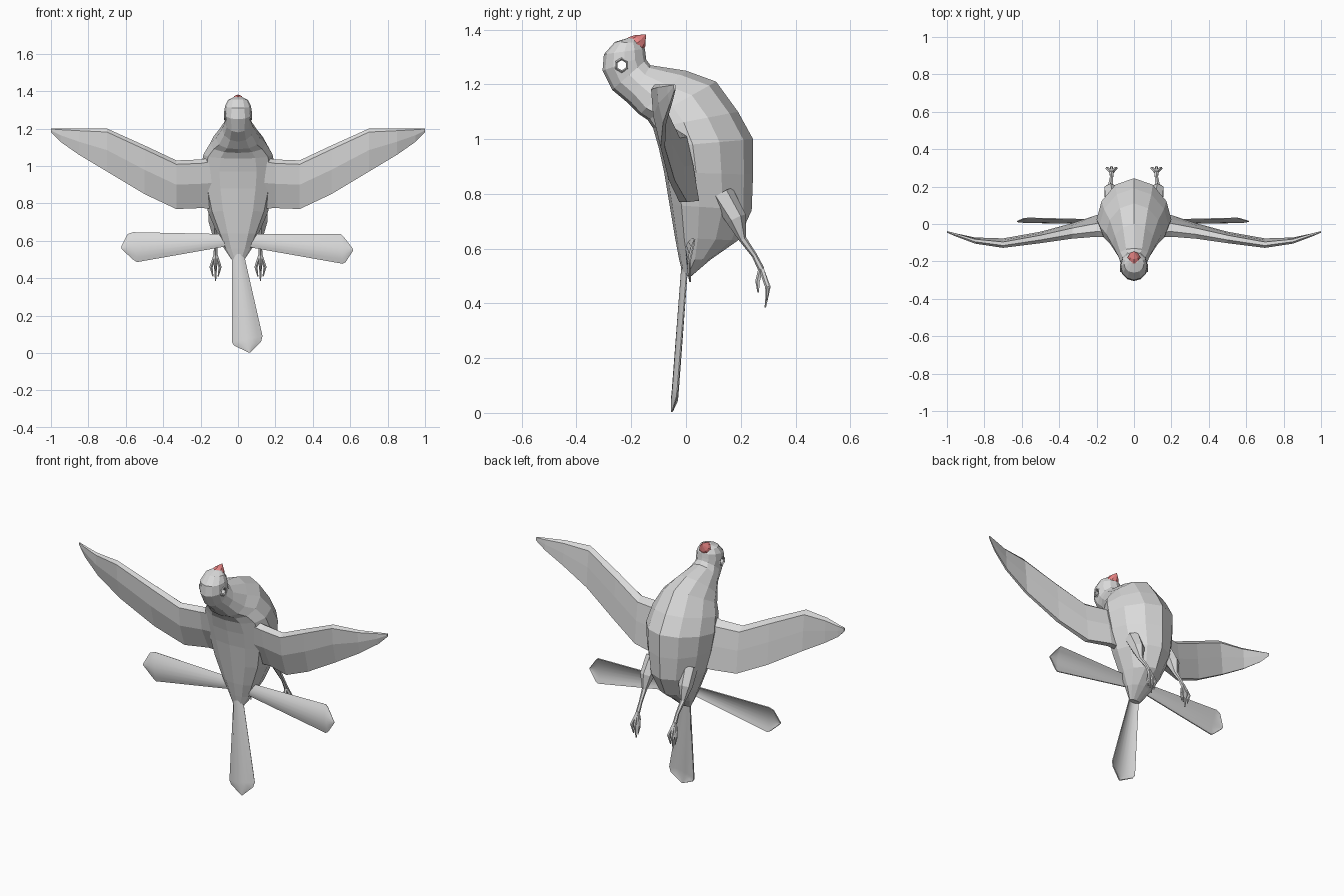
import bpy, bmesh, math
from mathutils import Vector

old = bpy.data.objects.get("Cube")
if old:
    bpy.data.objects.remove(old, do_unlink=True)


def material(name, colour):
    m = bpy.data.materials.new(name)
    m.use_nodes = True
    m.diffuse_color = colour
    m.node_tree.nodes["Principled BSDF"].inputs["Base Color"].default_value = colour
    return m


GREY = material("plumage grey", (0.7, 0.7, 0.7, 1))
RED = material("beak red", (0.86, 0.25, 0.25, 1))


def loft(name, rings, mat=GREY, closed=True):
    """Skin a row of point rings; closed rings also get end caps."""
    bm = bmesh.new()
    rows = [[bm.verts.new(p) for p in ring] for ring in rings]
    n = len(rows[0])
    for a, b in zip(rows, rows[1:]):
        for i in range(n if closed else n - 1):
            j = (i + 1) % n
            bm.faces.new((a[i], a[j], b[j], b[i]))
    if closed:
        bm.faces.new(rows[0])
        bm.faces.new(rows[-1])
    bmesh.ops.remove_doubles(bm, verts=bm.verts, dist=0.0005)
    bmesh.ops.recalc_face_normals(bm, faces=bm.faces)
    mesh = bpy.data.meshes.new(name)
    bm.to_mesh(mesh)
    bm.free()
    mesh.materials.append(mat)
    ob = bpy.data.objects.new(name, mesh)
    bpy.context.collection.objects.link(ob)
    return ob


def tube(name, path, sides=6, mat=GREY):
    """Tapering tube along (x, y, z, radius) points."""
    pts = [Vector(p[:3]) for p in path]
    rings = []
    for i, p in enumerate(pts):
        d = pts[min(i + 1, len(pts) - 1)] - pts[max(i - 1, 0)]
        u = d.cross(Vector((1, 0, 0))).normalized()
        v = d.cross(u).normalized()
        angles = [math.tau * k / sides for k in range(sides)]
        rings.append([p + path[i][3] * (u * math.cos(a) + v * math.sin(a)) for a in angles])
    return loft(name, rings, mat)


def activate(ob):
    bpy.ops.object.select_all(action='DESELECT')
    ob.select_set(True)
    bpy.context.view_layer.objects.active = ob


# Body, neck and head: back point (y, z), belly point (y, z), half width
sections = [
    (-.01, .50, .02, .50, .035), (-.025, .56, .09, .56, .075),
    (-.04, .64, .19, .63, .11), (-.06, .76, .24, .74, .16),
    (-.08, .88, .245, .87, .188), (-.10, .97, .245, 1.0, .20),
    (-.12, 1.04, .19, 1.10, .185), (-.14, 1.07, .11, 1.21, .15),
    (-.17, 1.09, 0, 1.25, .118), (-.21, 1.13, -.13, 1.27, .085),
    (-.27, 1.18, -.145, 1.29, .07), (-.305, 1.25, -.147, 1.305, .074),
    (-.30, 1.31, -.15, 1.33, .07), (-.26, 1.355, -.17, 1.352, .053),
    (-.21, 1.37, -.18, 1.365, .025),
]
rings = []
for y0, z0, y1, z1, w in sections:
    ring = []
    for k in range(12):
        a = math.tau * k / 12
        f = .5 - .5 * math.cos(a)
        # The trunk is widest towards the back
        if w > .1:
            f -= .14 * math.sin(a) ** 2
        ring.append((w * math.sin(a), y0 + (y1 - y0) * f, z0 + (z1 - z0) * f))
    rings.append(ring)
body = loft("body", rings)

# Open eye sockets through the head
EYE = Vector((0, -.235, 1.27))
bpy.ops.mesh.primitive_cylinder_add(vertices=6, radius=.02, depth=.4, location=EYE,
                                    rotation=(0, math.pi / 2, 0))
cutter = bpy.context.object
cutter.name = "eye_cutter"
cutter.hide_render = True
cutter.data.materials.append(GREY)
activate(body)
cut = body.modifiers.new("eye sockets", 'BOOLEAN')
cut.operation = 'DIFFERENCE'
cut.object = cutter
bpy.ops.object.modifier_apply(modifier=cut.name)
bpy.data.objects.remove(cutter, do_unlink=True)

# Beak
tube("beak", [(0, -.186, 1.343, .039), (0, -.168, 1.36, .028), (0, -.147, 1.382, .001)], 8, RED)

# Wing stations: x, leading edge (y, z), trailing edge (y, z), half thickness
wing = [
    (.06, -.05, 1.06, .03, .77, .045), (.20, -.04, 1.035, .03, .775, .045),
    (.33, -.055, 1.03, -.01, .77, .036), (.50, -.085, 1.11, -.052, .85, .027),
    (.70, -.115, 1.20, -.085, .97, .02), (.85, -.095, 1.20, -.078, 1.06, .015),
    (.95, -.06, 1.20, -.055, 1.13, .01), (1.0, -.043, 1.20, -.04, 1.18, .005),
]
PROFILE = [(0, 0), (.08, -.75), (.5, -1), (1, -.4), (1, .4), (.5, .7), (.1, .8)]

# Leg joints and toes: x, y, z, radius
leg = [(.115, .13, .80, .045), (.125, .183, .71, .038), (.125, .207, .635, .014),
       (.12, .25, .575, .010), (.12, .275, .525, .012)]
# Toe knuckle and tip: x offset, y, z for each
toes = {"outer_toe": (.024, .298, .46, .014, .295, .41),
        "middle_toe": (0, .302, .46, 0, .29, .385),
        "inner_toe": (-.024, .298, .46, -.014, .295, .41),
        "hind_toe": (0, .262, .48, 0, .264, .44)}

for side, s in (("left", 1), ("right", -1)):
    loft(side + "_wing", [[(s * x, ly + (ty - ly) * f + t * o, lz + (tz - lz) * f)
                           for f, o in PROFILE] for x, ly, lz, ty, tz, t in wing])
    tube(side + "_leg", [(s * x, y, z, r) for x, y, z, r in leg])
    for toe, (kx, ky, kz, tx, ty, tz) in toes.items():
        tube(side + "_" + toe, [(s * .12, .275, .53, .010), (s * (.12 + kx), ky, kz, .009),
                                (s * (.12 + tx), ty, tz, .003)], 5)
    # Eye rim
    bpy.ops.mesh.primitive_torus_add(major_segments=6, minor_segments=4, major_radius=.023,
                                     minor_radius=.005, location=EYE + Vector((s * .069, 0, 0)),
                                     rotation=(0, math.pi / 2, 0))
    rim = bpy.context.object
    rim.name = side + "_eye_rim"
    rim.data.materials.append(GREY)


def feather(name, rows, bow):
    """Thin bowed vane between pairs of edge points, root to tip."""
    strips = []
    for a, b in rows:
        a, b = Vector(a), Vector(b)
        rise = bow * min(1, (b - a).length / .06)
        strips.append([a.lerp(b, k / 6) - Vector((0, rise * (1 - (k / 3 - 1) ** 2), 0))
                       for k in range(7)])
    ob = loft(name, strips, closed=False)
    solid = ob.modifiers.new("thickness", 'SOLIDIFY')
    solid.thickness = .005
    solid.offset = 0
    activate(ob)
    bpy.ops.object.modifier_apply(modifier=solid.name)
    bpy.ops.object.shade_smooth_by_angle(angle=math.radians(35))


# Tail feathers
feather("middle_tail_feather", [
    ((-.03, .005, .53), (.03, .005, .53)), ((-.032, -.03, .06), (.13, -.03, .09)),
    ((-.02, -.033, .04), (.122, -.033, .06)), ((.058, -.05, .004), (.064, -.05, .004))], .02)
feather("left_tail_feather", [
    ((.07, .02, .635), (.07, .01, .565)), ((.55, .032, .635), (.56, .015, .478)),
    ((.565, .03, .62), (.575, .015, .487)), ((.615, .015, .555), (.615, .015, .55))], .015)
feather("right_tail_feather", [
    ((-.07, .02, .635), (-.07, .01, .57)), ((-.56, .032, .645), (-.54, .015, .487)),
    ((-.59, .03, .635), (-.56, .015, .50)), ((-.625, .015, .565), (-.62, .015, .555))], .015)
